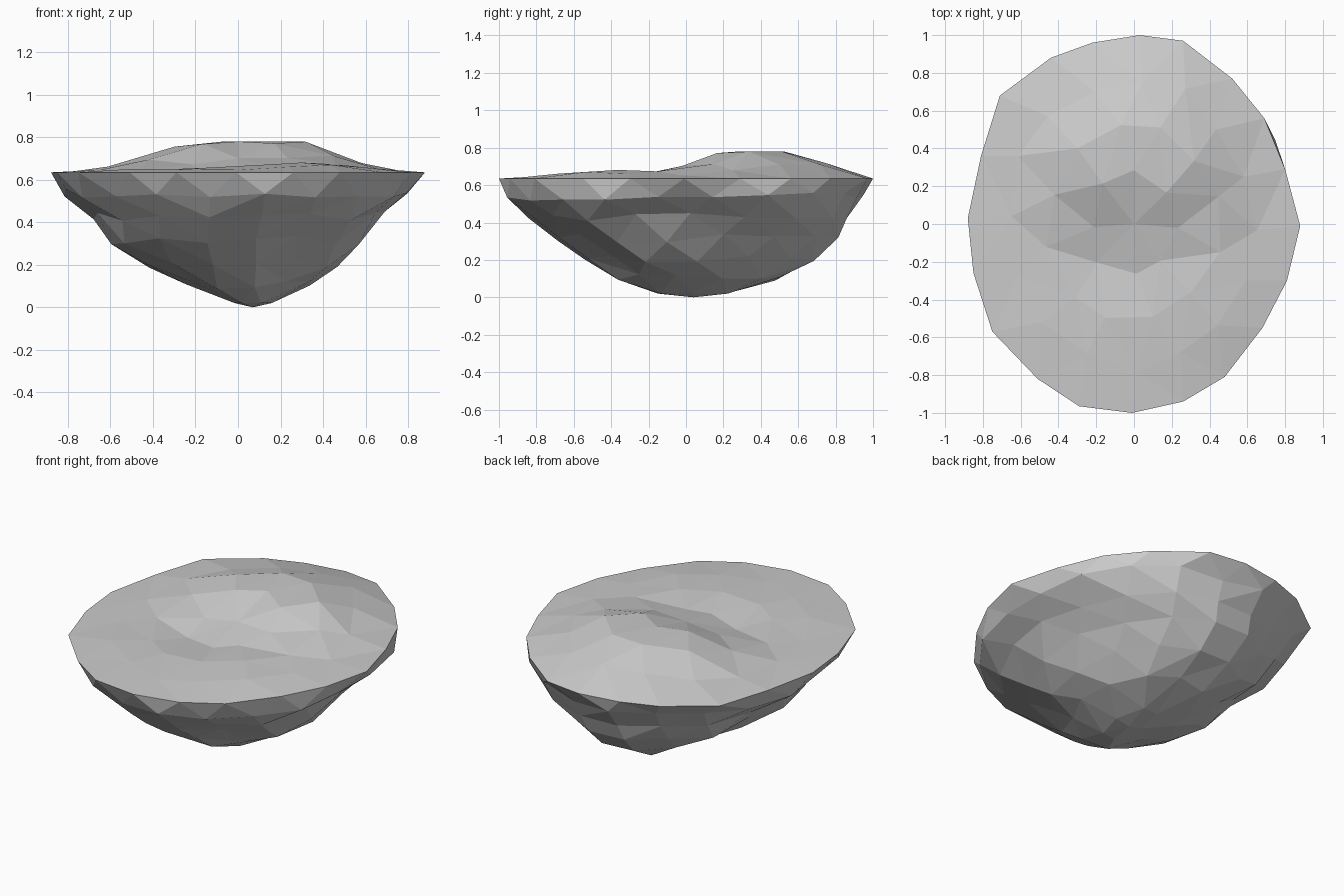
import bpy, bmesh, math, random

if "Cube" in bpy.data.objects:
    bpy.data.objects.remove(bpy.data.objects["Cube"])

random.seed(4)
RIM_Z = 0.635
RIM = [(0.88, -0.01), (0.80, 0.29), (0.69, 0.56), (0.52, 0.77), (0.26, 0.97),
       (0.03, 1.0), (-0.22, 0.96), (-0.44, 0.88), (-0.71, 0.68), (-0.81, 0.36),
       (-0.88, 0.03), (-0.85, -0.26), (-0.75, -0.57), (-0.51, -0.82), (-0.29, -0.965),
       (-0.01, -1.0), (0.26, -0.94), (0.48, -0.81), (0.68, -0.55), (0.81, -0.30)]

# Underside sections: z, left, right, front, back, vertex count
SECTIONS = [(0.54, -0.83, 0.82, -0.95, 0.945, 20),
            (0.43, -0.72, 0.70, -0.84, 0.885, 18),
            (0.32, -0.63, 0.57, -0.72, 0.82, 16),
            (0.21, -0.49, 0.46, -0.57, 0.69, 14),
            (0.11, -0.28, 0.35, -0.38, 0.51, 11),
            (0.02, -0.03, 0.16, -0.18, 0.25, 6)]


def bump(x, y, cx, cy, rx, ry):
    return math.exp(-((x - cx) / rx) ** 2 - ((y - cy) / ry) ** 2)


def top_height(x, y, fade):
    h = min(0.145, 0.19 * bump(x, y, 0.05, 0.38, 0.52, 0.52 if y > 0.38 else 0.4))
    h += 0.05 * bump(x, y, 0.38, -0.5, 0.42, 0.38)
    h += 0.025 * bump(x, y, -0.4, -0.5, 0.35, 0.35)
    h -= 0.04 * bump(x, y, -0.16, -0.18, 0.28, 0.22)
    return RIM_Z + h * fade


def dent(angle, centre, width):
    d = (angle - math.radians(centre) + math.pi) % (2 * math.pi) - math.pi
    return math.exp(-(d / math.radians(width)) ** 2)


def zip_rings(bm, a, b):
    """Stitch two closed rings of (fraction, vertex) with triangles."""
    i = j = 0
    n, m = len(a), len(b)
    at = lambda ring, k: ring[k % len(ring)][0] + k // len(ring)
    while i < n or j < m:
        va, vb = a[i % n][1], b[j % m][1]
        a_first = at(a, i) + at(a, i + 1) <= at(b, j) + at(b, j + 1)
        if j >= m or (i < n and a_first):
            bm.faces.new((va, a[(i + 1) % n][1], vb))
            i += 1
        else:
            bm.faces.new((va, b[(j + 1) % m][1], vb))
            j += 1


def cap(bm, ring, co):
    tip = bm.verts.new(co)
    for k in range(len(ring)):
        bm.faces.new((ring[k][1], ring[(k + 1) % len(ring)][1], tip))


def rim_point(t):
    f = (t % 1) * len(RIM)
    k = int(f)
    p, q = RIM[k % len(RIM)], RIM[(k + 1) % len(RIM)]
    return [p[c] + (q[c] - p[c]) * (f - k) for c in (0, 1)]


bm = bmesh.new()
rim = [(k / len(RIM), bm.verts.new((x, y, RIM_Z))) for k, (x, y) in enumerate(RIM)]

# Gently rolling top
outer = rim
for scale, count in ((0.76, 16), (0.52, 12), (0.27, 8)):
    ring = []
    for k in range(count):
        t = (k + 0.5 * (count % 8 == 4)) / count
        x, y = (c * scale + random.uniform(-0.03, 0.03) for c in rim_point(t))
        fade = min(1, (1 - scale) * 3)
        ring.append((t, bm.verts.new((x, y, top_height(x, y, fade)))))
    zip_rings(bm, outer, ring)
    outer = ring
cap(bm, outer, (0, 0, top_height(0, 0, 1)))

# Rough tapering underside with grooves on the left and front
outer = rim
for level, (z, left, right, front, back, count) in enumerate(SECTIONS):
    ring = []
    cx, cy = (left + right) / 2, (front + back) / 2
    depth = min(1, level / 3)
    for k in range(count):
        t = (k + 0.5 * ((level + 1) % 2)) / count
        a = 2 * math.pi * t
        r = 1 - depth * (0.18 * dent(a, 165, 26) + 0.08 * dent(a, 295, 22))
        r += 0.05 * dent(a, 27, 9) * (level == 0)
        r += random.uniform(-0.025, 0.02)
        x = cx + (right - left) / 2 * r * math.cos(a)
        y = cy + (back - front) / 2 * r * math.sin(a)
        dz = random.uniform(-0.025, 0.02) if level < 5 else 0
        ring.append((t, bm.verts.new((x, y, z + dz))))
    zip_rings(bm, outer, ring)
    outer = ring
cap(bm, outer, (0.07, 0.04, 0))

bmesh.ops.recalc_face_normals(bm, faces=bm.faces)
mesh = bpy.data.meshes.new("floating_rock")
bm.to_mesh(mesh)
bm.free()
bpy.context.collection.objects.link(bpy.data.objects.new("floating_rock", mesh))
